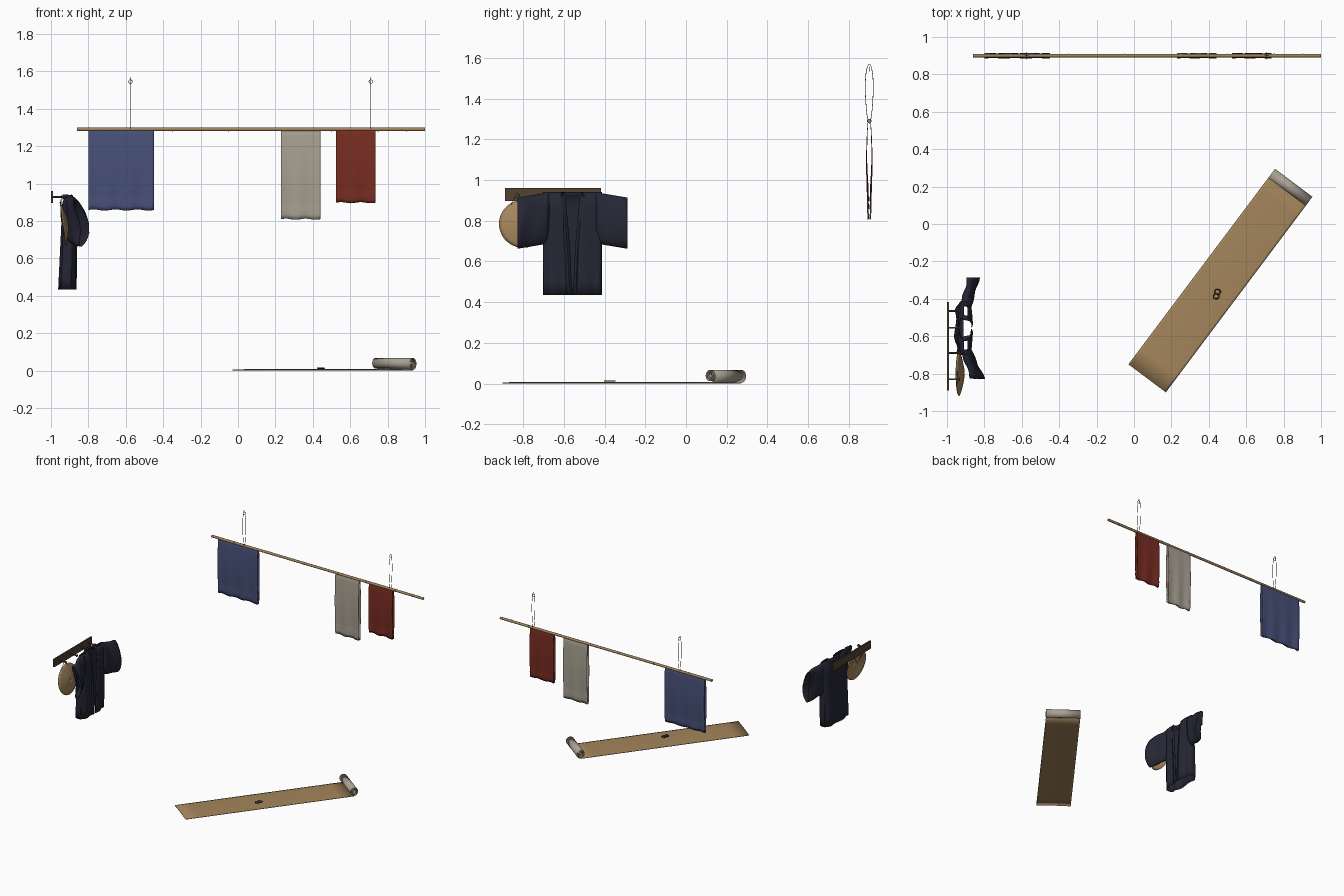
import bpy, bmesh, math
from mathutils import Vector, Matrix

if "Cube" in bpy.data.objects:
    bpy.data.objects.remove(bpy.data.objects["Cube"])

def mat(name, r, g, b):
    m = bpy.data.materials.new(name)
    m.diffuse_color = (r, g, b, 1)
    m.use_nodes = True
    m.node_tree.nodes["Principled BSDF"].inputs["Base Color"].default_value = m.diffuse_color
    return m

TAN = mat("straw tan", 0.37, 0.235, 0.105)
BAMBOO = mat("bamboo", 0.36, 0.235, 0.11)
BROWN = mat("dark wood", 0.085, 0.055, 0.034)
NAVY = mat("navy cloth", 0.019, 0.020, 0.036)
BLUE = mat("indigo cloth", 0.065, 0.082, 0.19)
GREY = mat("undyed linen", 0.40, 0.36, 0.29)
RED = mat("rust red cloth", 0.19, 0.026, 0.016)
DARK = mat("dark iron", 0.02, 0.018, 0.016)

def finish(name, me, m, angle=40):
    me.materials.append(m)
    ob = bpy.data.objects.new(name, me)
    bpy.context.collection.objects.link(ob)
    bpy.ops.object.select_all(action='DESELECT')
    ob.select_set(True)
    bpy.context.view_layer.objects.active = ob
    bpy.ops.object.shade_smooth_by_angle(angle=math.radians(angle))
    return ob

def grid(name, rows, m, closed=False, thick=0.0):
    """Skin a list of equally long point rows."""
    bm = bmesh.new()
    vs = [[bm.verts.new(p) for p in r] for r in rows]
    n = len(rows[0])
    for a, b in zip(vs, vs[1:]):
        for i in range(n if closed else n - 1):
            j = (i + 1) % n
            bm.faces.new((a[i], a[j], b[j], b[i]))
    bmesh.ops.recalc_face_normals(bm, faces=bm.faces)
    me = bpy.data.meshes.new(name)
    bm.to_mesh(me)
    bm.free()
    ob = finish(name, me, m)
    if thick:
        s = ob.modifiers.new("thickness", 'SOLIDIFY')
        s.thickness, s.offset = thick, 0
    return ob

def rod(name, a, b, r, m, sides=16, r2=None):
    a, b = Vector(a), Vector(b)
    bm = bmesh.new()
    bmesh.ops.create_cone(bm, cap_ends=True, segments=sides, radius1=r,
                          radius2=r if r2 is None else r2, depth=(b - a).length)
    q = (b - a).to_track_quat('Z', 'Y').to_matrix().to_4x4()
    bm.transform(Matrix.Translation((a + b) / 2) @ q)
    me = bpy.data.meshes.new(name)
    bm.to_mesh(me)
    bm.free()
    return finish(name, me, m)

def box(name, lo, hi, m):
    bm = bmesh.new()
    bmesh.ops.create_cube(bm, size=1)
    lo, hi = Vector(lo), Vector(hi)
    bm.transform(Matrix.Translation((lo + hi) / 2) @ Matrix.Diagonal((*(hi - lo), 1)))
    me = bpy.data.meshes.new(name)
    bm.to_mesh(me)
    bm.free()
    return finish(name, me, m)

def wire(name, pts, r, m, closed=True):
    cu = bpy.data.curves.new(name, 'CURVE')
    cu.dimensions, cu.bevel_depth, cu.bevel_resolution = '3D', r, 2
    sp = cu.splines.new('POLY')
    sp.points.add(len(pts) - 1)
    for p, c in zip(sp.points, pts):
        p.co = (*c, 1)
    sp.use_cyclic_u = closed
    cu.materials.append(m)
    ob = bpy.data.objects.new(name, cu)
    bpy.context.collection.objects.link(ob)

def lerp(a, b, t):
    return a + (b - a) * t

# Bamboo pole with its nodes
RY, RZ = 0.9, 1.29
rod("bamboo_pole", (-0.86, RY, RZ), (1, RY, RZ), 0.0095, BAMBOO)
for x in (-0.66, -0.35, -0.05, 0.25, 0.5, 0.75, 0.9):
    rod("pole_node", (x - 0.003, RY, RZ), (x + 0.003, RY, RZ), 0.0108, BAMBOO)

# Cloths folded over the pole
def cloth(name, x0, x1, bottom, m, waves):
    rows, h = [], RZ - bottom
    for k in range(41):
        s = k / 20 - 1                       # -1 front hem, 0 pole, 1 back hem
        d = abs(s)
        side = -1 if s < 0 else 1
        drop = h * max(0.0, d - 0.02)
        w = 0.006 + 0.007 * math.sin(math.pi * min(1, d * 1.15)) if d > 0 else 0
        if d > 0.87:
            w = lerp(0.009, 0.004, (d - 0.87) / 0.13)
        rows.append([(lerp(x0, x1, i / 32),
                      RY + side * w + 0.0028 * d * math.sin(waves * i / 32 * 6.283 + side),
                      RZ + 0.006 - (drop + 0.006) * (1 if d else 0)
                      + 0.003 * d * math.sin(waves * i / 32 * 6.283))
                     for i in range(33)])
    grid(name, rows, m, thick=0.002)

cloth("indigo_cloth", -0.8, -0.45, 0.85, BLUE, 3)
cloth("linen_cloth", 0.23, 0.44, 0.80, GREY, 2)
cloth("red_cloth", 0.525, 0.735, 0.89, RED, 2)

# Cord loops and rings that carry the pole
for x in (-0.575, 0.71):
    pts = []
    for i in range(32):
        a = 6.2832 * i / 32
        pts.append((x, RY + 0.019 * math.sin(a) * (1 + 0.25 * math.cos(a)),
                    1.423 + 0.145 * math.cos(a)))
    wire("hanging_cord", pts, 0.0014, DARK)
    wire("hanging_ring", [(x + 0.01 * math.cos(i * 0.3927), RY, 1.545 + 0.01 * math.sin(i * 0.3927))
                          for i in range(16)], 0.0014, DARK)

# Unrolled mat with a rolled end
U, W = Vector((0.6, 0.8, 0)), Vector((0.8, -0.6, 0))
O = Vector((0.07, -0.825, 0))
rows = []
for i in range(13):
    t = 1.275 * i / 12
    rows.append([O + U * t + W * (0.125 * s) + Vector((0, 0, 0.003 + 0.003 * (1 - s * s)))
                 for s in (-1, -0.9, -0.5, 0, 0.5, 0.9, 1)])
grid("mat", rows, TAN, thick=0.004)
C = O + U * 1.274 + Vector((0, 0, 0.038))
rows = []
for i in range(109):                          # spiral of the roll
    a = -math.pi / 2 + i * math.pi / 18
    r = 0.033 - 0.027 * i / 108
    p = C + U * (r * math.cos(a)) + Vector((0, 0, r * math.sin(a)))
    rows.append([p - W * 0.125, p + W * 0.125])
grid("mat_roll", rows, GREY, thick=0.0035)

# Pair of small rings lying on the mat
for y in (-0.362, -0.387):
    wire("ring_on_mat", [(0.443 + (y + 0.375) * 0.3 + 0.015 * math.cos(i * 0.3142),
                          y + 0.013 * math.sin(i * 0.3142), 0.013) for i in range(20)], 0.003, DARK)

# Peg rack
box("rack_board", (-1, -0.89, 0.897), (-0.99, -0.418, 0.96), BROWN)
for y in (-0.83, -0.69, -0.555, -0.465):
    rod("rack_peg", (-0.992, y, 0.928), (-0.93, y, 0.928), 0.005, BROWN, 10)
    rod("peg_tip", (-0.936, y, 0.928), (-0.929, y, 0.928), 0.009, BROWN, 10)

# Shallow straw hat, tilted, hung by a cord
tilt = Matrix.Translation((-0.932, -0.80, 0.785)) @ Matrix.Rotation(math.radians(-8), 4, 'Y')
prof = [(0.003, 0.024), (0.03, 0.021), (0.065, 0.013), (0.1, 0.003), (0.118, -0.004)]
grid("straw_hat", [[tilt @ Vector((h, r * math.cos(i * math.pi / 20), r * math.sin(i * math.pi / 20)))
                    for i in range(40)] for r, h in prof], TAN, closed=True, thick=0.003)
wire("hat_cord", [(-0.945, -0.83, 0.936), (-0.948, -0.87, 0.86), (-0.945, -0.80, 0.80),
                  (-0.945, -0.76, 0.86)], 0.0018, DARK)

# Robe body: a flattened tube, open down the front
RC, RX = -0.557, -0.912
def body_ring(z):
    t = (z - 0.435) / 0.505
    dep = lerp(0.043, 0.036, t) if t < 0.93 else lerp(0.036, 0.012, (t - 0.93) / 0.07)
    gap = lerp(0.02, 0.26, max(0, t) ** 2)
    out = []
    for i in range(49):
        a = lerp(gap, 2 * math.pi - gap, i / 48)
        c, s = math.cos(a), math.sin(a)
        x = dep * math.copysign(abs(c) ** 0.55, c)
        x += 0.006 * math.sin(a * 7) * (1 - t)
        out.append((RX + 0.012 * t + x, RC + 0.143 * math.copysign(abs(s) ** 0.75, s), z))
    return out
grid("robe_body", [body_ring(z) for z in (0.435, 0.5, 0.57, 0.64, 0.71, 0.78, 0.85, 0.9, 0.925, 0.94)],
     NAVY, thick=0.003)

# Robe sleeves: flat bags that swing forward
def sleeve(name, side, fwd):
    rows = []
    for k in range(9):
        t = k / 8
        y = RC + side * lerp(0.115, 0.27, t)
        top, bot = lerp(0.938, 0.912, t), lerp(0.69, 0.664, t)
        ring = []
        for i in range(28):
            a = 6.2832 * i / 28
            c, s = math.cos(a), math.sin(a)
            sz = math.copysign(abs(s) ** 0.6, s)
            z = lerp(bot, top, (sz + 1) / 2)
            bulge = fwd * t * (0.55 + 0.45 * math.cos(1.5 * sz + 0.3))
            ring.append((-0.902 + bulge + lerp(0.03, 0.024, t) * c
                         + 0.004 * math.sin(t * 9 + sz * 2), y, z))
        rows.append(ring)
    grid(name, rows, NAVY, closed=True, thick=0.003)
sleeve("robe_sleeve_left", -1, 0.08)
sleeve("robe_sleeve_right", 1, 0.052)

# Robe collar band running round the neck and down both lapels
for side in (-1, 1):
    rows = []
    for z, d, x in ((0.94, 0.045, -0.915), (0.925, 0.038, -0.878), (0.8, 0.024, -0.868),
                    (0.65, 0.012, -0.868), (0.5, 0.006, -0.868), (0.437, 0.005, -0.869)):
        rows.append([(x, RC + side * d, z), (x + 0.004, RC + side * (d + 0.012), z),
                     (x - 0.002, RC + side * (d + 0.026), z)])
    grid("robe_lapel", rows, NAVY, thick=0.004)
rows = []
for i in range(13):
    a = math.pi * i / 12
    p = (-0.915 - 0.022 * math.sin(a), RC + 0.055 * math.cos(a))
    rows.append([(*p, 0.915), (*p, 0.942)])
grid("robe_neckband", rows, NAVY, thick=0.004)
